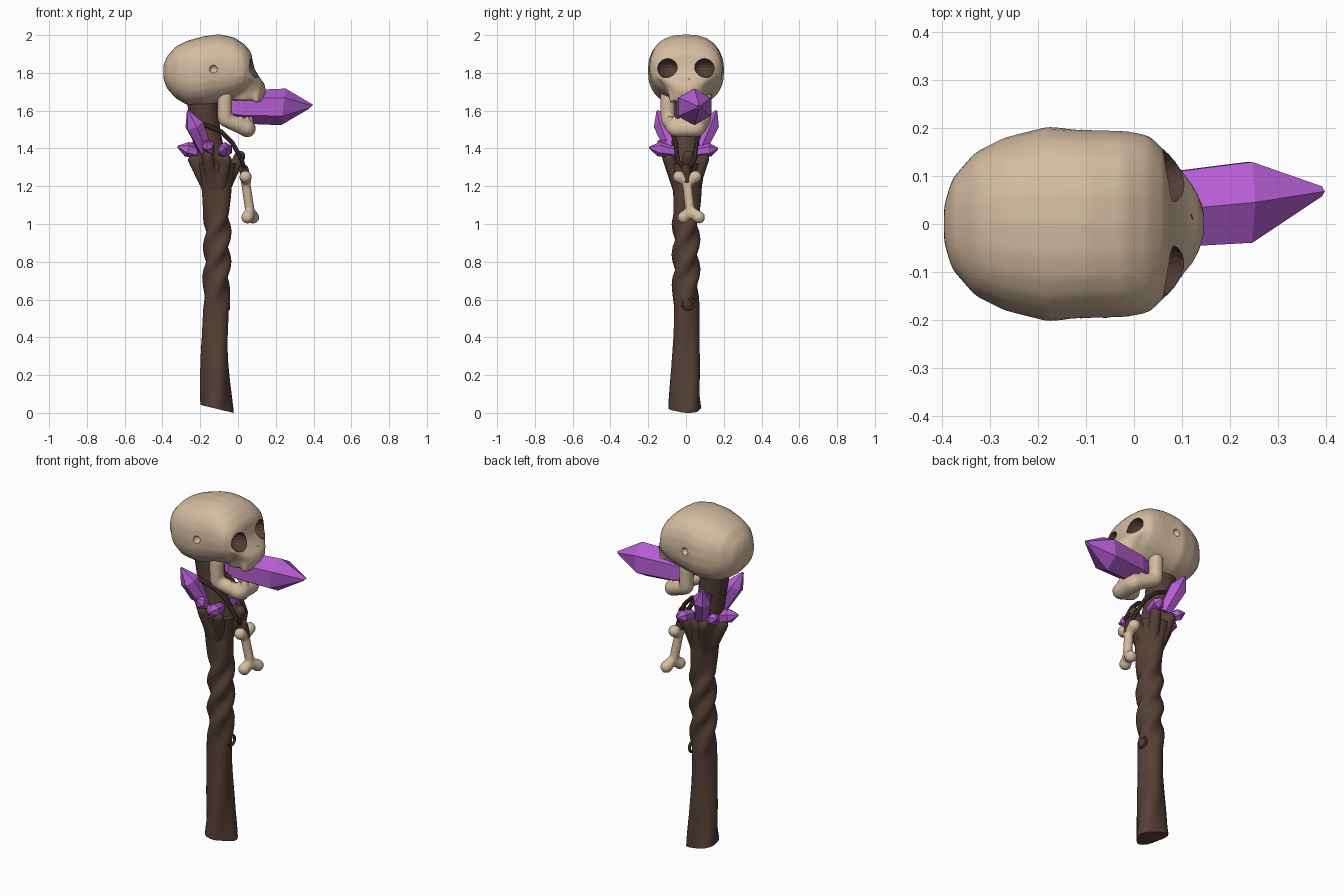
import bpy, bmesh, math
from mathutils import Vector, Matrix

if "Cube" in bpy.data.objects:
    bpy.data.objects.remove(bpy.data.objects["Cube"])

def material(name, rgb):
    m = bpy.data.materials.new(name)
    m.diffuse_color = (*rgb, 1)
    m.use_nodes = True
    m.node_tree.nodes["Principled BSDF"].inputs["Base Color"].default_value = m.diffuse_color
    return m

BONE = material("bone", (0.66, 0.50, 0.35))
SOCKET = material("socket_brown", (0.085, 0.048, 0.035))
WOOD = material("dark_wood", (0.09, 0.051, 0.037))
CORD = material("cord_brown", (0.065, 0.035, 0.025))
CRYSTAL = material("purple_crystal", (0.46, 0.11, 0.64))

def loft(bm, rings):
    """Skin closed rings of points and cap both ends."""
    vs = [[bm.verts.new(p) for p in r] for r in rings]
    n = len(vs[0])
    for a, b in zip(vs, vs[1:]):
        for i in range(n):
            j = (i + 1) % n
            bm.faces.new((a[i], a[j], b[j], b[i]))
    bm.faces.new(vs[0])
    bm.faces.new(vs[-1])

def spin(bm, a, b, profile, sides):
    """Rings of (distance, radius) along the axis from a to b."""
    a, b = Vector(a), Vector(b)
    q = (b - a).to_track_quat('Z', 'Y')
    angles = [math.tau * i / sides + math.pi / 2 for i in range(sides)]
    loft(bm, [[a + q @ Vector((r * math.cos(t), r * math.sin(t), d)) for t in angles]
              for d, r in profile])

def limb(bm, a, b, ra, rb, sides=12):
    """Tapered rod with rounded ends."""
    L = (Vector(b) - Vector(a)).length
    spin(bm, a, b, [(-.92 * ra, .4 * ra), (-.5 * ra, .87 * ra), (0, ra), (L, rb),
                    (L + .5 * rb, .87 * rb), (L + .92 * rb, .4 * rb)], sides)

def crystal(bm, a, b, r, shoulder=0.65):
    L = (Vector(b) - Vector(a)).length
    spin(bm, a, b, [(0, .75 * r), (shoulder * L, r), (L, .12 * r)], 6)

def ball(bm, c, scale, turn=0):
    bmesh.ops.create_uvsphere(bm, u_segments=16, v_segments=10, radius=1,
        matrix=Matrix.Translation(c) @ Matrix.Rotation(turn, 4, 'Z') @ Matrix.Diagonal((*scale, 1)))

def finish(bm, name, mats, smooth=40):
    bmesh.ops.recalc_face_normals(bm, faces=bm.faces)
    me = bpy.data.meshes.new(name)
    bm.to_mesh(me)
    bm.free()
    ob = bpy.data.objects.new(name, me)
    bpy.context.collection.objects.link(ob)
    for m in mats:
        me.materials.append(m)
    select(ob)
    if smooth:
        bpy.ops.object.shade_smooth_by_angle(angle=math.radians(smooth))
    return ob

def select(ob):
    bpy.ops.object.select_all(action='DESELECT')
    ob.select_set(True)
    bpy.context.view_layer.objects.active = ob

def fuse(ob, voxel, rounds):
    """Melt overlapping pieces into one organic surface."""
    select(ob)
    m = ob.modifiers.new("fuse", 'REMESH')
    m.mode, m.voxel_size = 'VOXEL', voxel
    s = ob.modifiers.new("soften", 'SMOOTH')
    s.factor, s.iterations = 0.5, rounds
    for name in ("fuse", "soften"):
        bpy.ops.object.modifier_apply(modifier=name)
    bpy.ops.object.shade_smooth_by_angle(angle=math.radians(40))

def oval(t, power=2.4):
    c, s = math.cos(t), math.sin(t)
    e = 2 / power
    return math.copysign(abs(c) ** e, c), math.copysign(abs(s) ** e, s)

TURN = [math.tau * i / 24 for i in range(24)]

# Skull: cranium lofted along x (x, bottom, top, half width)
bm = bmesh.new()
cranium = [(-.395, 1.77, 1.84, .04), (-.378, 1.72, 1.885, .095), (-.33, 1.665, 1.94, .15),
           (-.27, 1.63, 1.97, .18), (-.18, 1.625, 1.995, .203), (-.10, 1.64, 2.005, .196),
           (-.02, 1.665, 1.988, .194), (.03, 1.69, 1.955, .186), (.062, 1.72, 1.92, .155),
           (.075, 1.77, 1.89, .10)]
loft(bm, [[(x, w * oval(t)[0], (lo + hi) / 2 + (hi - lo) / 2 * oval(t)[1]) for t in TURN]
          for x, lo, hi, w in cranium])
# Face: lofted upward (z, front x, half width)
face = [(1.655, .12, .085), (1.70, .148, .10), (1.74, .142, .122), (1.775, .115, .165),
        (1.82, .088, .182), (1.88, .074, .175), (1.91, .055, .15)]
loft(bm, [[((f - .07) / 2 + (f + .07) / 2 * oval(t)[0], w * oval(t)[1], z) for t in TURN]
          for z, f, w in face])
for y in (-.075, -.04, 0, .04, .075):  # upper teeth
    x = .125 - 5 * y * y
    limb(bm, (x, y, 1.69), (x, y, 1.655), .02, .016, 8)
skull = finish(bm, "skull", [BONE, SOCKET])
fuse(skull, .012, 3)

# Eye sockets, nose hole and temple dents are cut in
bm = bmesh.new()
for s in (-1, 1):
    ball(bm, (.085, s * .102, 1.825), (.075, .054, .052), s * .45)
    limb(bm, (.13, s * .016, 1.775), (.13, s * .006, 1.80), .014, .01, 8) if s > 0 else None
limb(bm, (.13, -.02, 1.775), (.13, -.008, 1.80), .012, .009, 8)
for f in bm.faces:
    f.material_index = 1
for s in (-1, 1):
    ball(bm, (-.13, s * .202, 1.82), (.022, .025, .022))
cutter = finish(bm, "socket_cutter", [BONE, SOCKET], 0)
cutter.hide_render = True
cut = skull.modifiers.new("sockets", 'BOOLEAN')
cut.operation, cut.object, cut.solver = 'DIFFERENCE', cutter, 'EXACT'
select(skull)
bpy.ops.object.modifier_apply(modifier="sockets")
bpy.data.objects.remove(cutter)

# Lower jaw
bm = bmesh.new()
for s in (-1, 1):
    limb(bm, (-.07, s * .098, 1.68), (-.07, s * .095, 1.56), .04, .04)
    limb(bm, (-.065, s * .095, 1.55), (.045, s * .06, 1.507), .038, .044)
    for x, y in ((.015, .085), (.05, .062), (.068, .025)):
        limb(bm, (x, s * y, 1.52), (x, s * y, 1.56), .017, .014, 8)
limb(bm, (.048, -.05, 1.505), (.048, .05, 1.505), .047, .047)
fuse(finish(bm, "lower_jaw", [BONE]), .01, 2)

# Large crystal held in the teeth
bm = bmesh.new()
loft(bm, [[(x + .012 * math.cos(t), y + r * math.sin(t), 1.62 + r * math.cos(t))
           for t in [math.tau * i / 6 for i in range(6)]]
          for x, y, r in ((-.035, .022, .07), (.02, .025, .088), (.24, .045, .097), (.385, .068, .012))])
finish(bm, "mouth_crystal", [CRYSTAL], 0)

# Crystals growing around the collar
bm = bmesh.new()
for a, b, r in (((-.17, -.07, 1.39), (-.265, -.15, 1.60), .052),
                ((-.15, .07, 1.39), (-.22, .16, 1.60), .052),
                ((-.18, 0, 1.37), (-.32, -.03, 1.41), .04),
                ((-.08, -.05, 1.38), (-.06, -.195, 1.405), .038),
                ((-.07, .05, 1.38), (-.06, .17, 1.40), .036),
                ((-.15, -.08, 1.38), (-.165, -.15, 1.44), .034),
                ((-.19, .05, 1.38), (-.27, .10, 1.42), .034)):
    crystal(bm, a, b, r)
finish(bm, "collar_crystals", [CRYSTAL], 0)

# Staff: three lobes, twisted hard in the upper half
def mix(keys, z):
    for (z0, v0), (z1, v1) in zip(keys, keys[1:]):
        if z <= z1:
            return v0 + (v1 - v0) * max(0, z - z0) / (z1 - z0)
    return keys[-1][1]

radius = [(0, .085), (.15, .078), (.4, .068), (.6, .067), (1.05, .066), (1.2, .078), (1.32, .10)]
twist = [(0, 0), (.55, 1.3), (.7, 2.6), (1.05, 7.2), (1.32, 8)]
depth = [(0, .13), (.3, .08), (.55, .06), (.7, .15), (1.0, .15), (1.2, .08), (1.32, .08)]
bm = bmesh.new()
rings = []
for k in range(67):
    z = k * .02
    ring = []
    for t in TURN:
        r = mix(radius, z) * (1 + mix(depth, z) * math.cos(3 * (t - .3) - 1.5 * mix(twist, z)*2))
        x, y = r * math.cos(t), r * math.sin(t)
        lift = max(0, .1 - z) * (.22 - 2.4 * x)  # slanted foot
        ring.append((x - .115 - .005 * math.sin(z * 5), y, z + lift))
    rings.append(ring)
loft(bm, rings)
finish(bm, "staff", [WOOD])

# Neck and splayed root stubs at the staff head
bm = bmesh.new()
limb(bm, (-.12, 0, 1.26), (-.165, 0, 1.46), .08, .078)
limb(bm, (-.165, 0, 1.46), (-.19, 0, 1.65), .076, .082)
for deg, reach, top in ((5, .125, 1.36), (65, .105, 1.35), (125, .11, 1.36),
                        (185, .12, 1.34), (245, .11, 1.36), (300, .105, 1.34)):
    c, s = math.cos(math.radians(deg)), math.sin(math.radians(deg))
    limb(bm, (-.115 + .04 * c, .04 * s, 1.18), (-.115 + reach * c, reach * s, top), .035, .032, 8)
fuse(finish(bm, "staff_head", [WOOD]), .012, 2)

# Knot in the wood
bm = bmesh.new()
for i in range(12):
    p = [(-.05, .01 + .03 * math.cos(t), .58 + .03 * math.sin(t))
         for t in (math.tau * i / 12, math.tau * (i + 1) / 12)]
    limb(bm, *p, .008, .008, 6)
finish(bm, "wood_knot", [WOOD])

# Cord around the neck, with the tie that holds the bone
bm = bmesh.new()
for s in (-1, 1):
    path = [(-.25, 0, 1.53), (-.19, s * .085, 1.53), (-.09, s * .075, 1.49),
            (-.03, s * .055, 1.43), (.02, s * .045, 1.34), (.035, 0, 1.28)]
    for a, b in zip(path, path[1:]):
        limb(bm, a, b, .012, .012, 8)
limb(bm, (.03, 0, 1.29), (.045, .004, 1.23), .026, .026)
finish(bm, "cord", [CORD])

# Hanging bone
bm = bmesh.new()
limb(bm, (.038, .003, 1.24), (.066, .024, 1.05), .025, .026)
for x, y, z in ((.04, -.037, 1.25), (.04, .05, 1.25), (.05, -.012, 1.035), (.08, .068, 1.035)):
    limb(bm, (x, y, z), (.042 if z > 1.1 else .064, .01 if z > 1.1 else .024, 1.22 if z > 1.1 else 1.07),
         .034, .024)
fuse(finish(bm, "hanging_bone", [BONE]), .008, 2)
